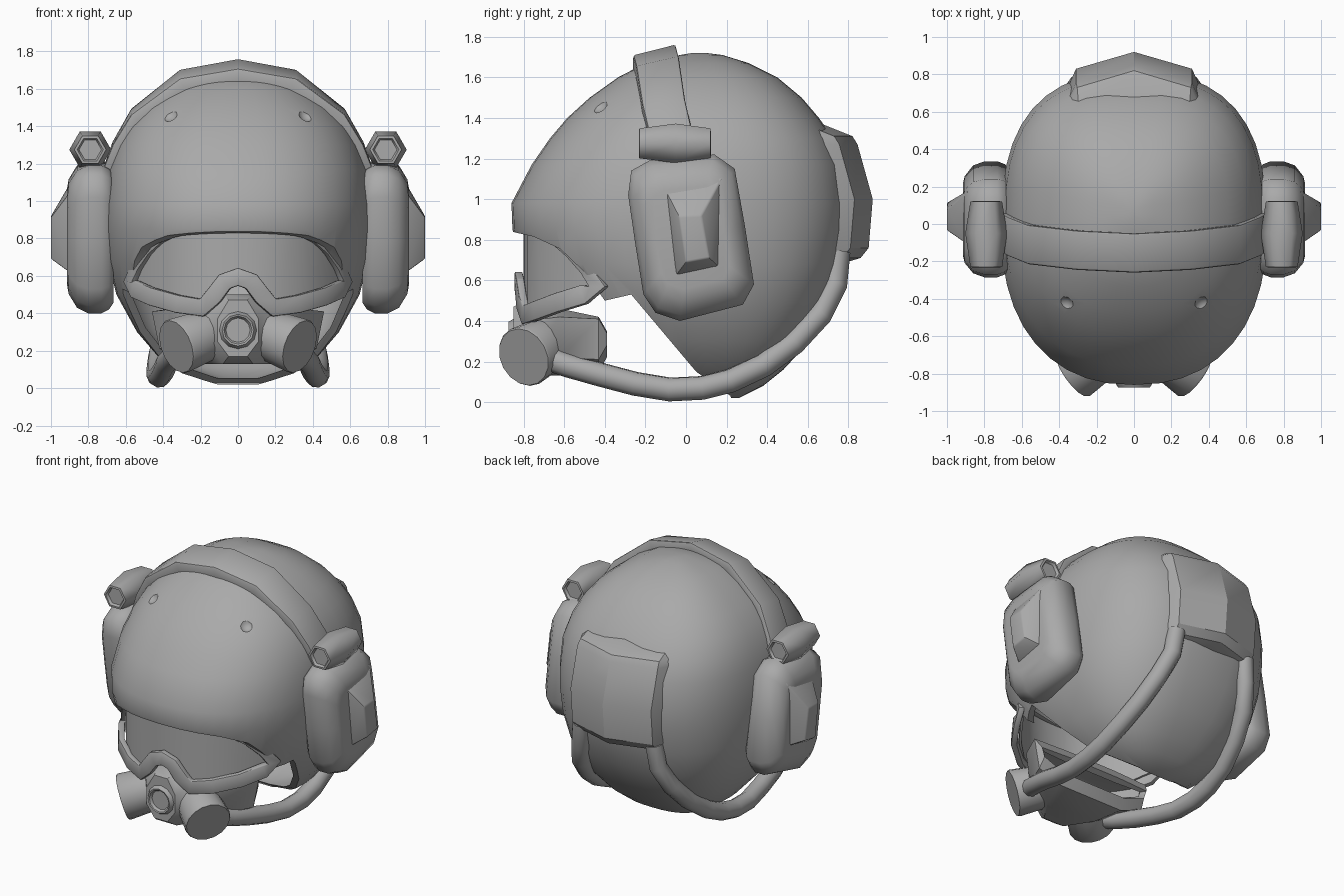
import bpy, bmesh, math
from mathutils import Vector, Matrix

if "Cube" in bpy.data.objects:
    bpy.data.objects.remove(bpy.data.objects["Cube"])

grey = bpy.data.materials.new("grey")
grey.diffuse_color = (0.40, 0.40, 0.40, 1)
grey.use_nodes = True
grey.node_tree.nodes["Principled BSDF"].inputs["Base Color"].default_value = grey.diffuse_color


def make(name, bm):
    bmesh.ops.recalc_face_normals(bm, faces=bm.faces)
    me = bpy.data.meshes.new(name)
    bm.to_mesh(me)
    bm.free()
    ob = bpy.data.objects.new(name, me)
    bpy.context.collection.objects.link(ob)
    return ob


def loft(name, rings, cap=(True, True), closed=True):
    """Skin a list of rings that share one point count."""
    bm = bmesh.new()
    vs = [[bm.verts.new(p) for p in r] for r in rings]
    n = len(vs[0])
    for a, b in zip(vs, vs[1:]):
        for i in range(n if closed else n - 1):
            j = (i + 1) % n
            bm.faces.new((a[i], a[j], b[j], b[i]))
    for on, ring in zip(cap, (vs[0], vs[-1])):
        if on:
            bm.faces.new(ring)
    bmesh.ops.remove_doubles(bm, verts=bm.verts, dist=1e-5)
    return make(name, bm)


def finish(ob, mirror=False, bevel=0, angle=35):
    """Apply the modifiers, colour the part and set its shading."""
    if bevel:
        m = ob.modifiers.new("bevel", 'BEVEL')
        m.width, m.segments, m.limit_method = bevel, 2, 'ANGLE'
        m.angle_limit = math.radians(28)
    if mirror:
        ob.modifiers.new("mirror", 'MIRROR').use_mirror_merge = False
    bpy.ops.object.select_all(action='DESELECT')
    bpy.context.view_layer.objects.active = ob
    ob.select_set(True)
    bpy.ops.object.convert(target='MESH')
    ob = bpy.context.object
    ob.data.materials.clear()
    ob.data.materials.append(grey)
    bpy.ops.object.shade_smooth_by_angle(angle=math.radians(angle))
    return ob


def tube(name, pts, r, res=2, mirror=False, angle=35):
    cu = bpy.data.curves.new(name, 'CURVE')
    cu.dimensions = '3D'
    cu.bevel_depth, cu.bevel_resolution, cu.use_fill_caps = r, res, True
    sp = cu.splines.new('POLY')
    sp.points.add(len(pts) - 1)
    for p, co in zip(sp.points, pts):
        p.co = (*co, 1)
    ob = bpy.data.objects.new(name, cu)
    bpy.context.collection.objects.link(ob)
    return finish(ob, mirror, angle=angle)


# helmet shell: height, front y, back y, half width (squarer at the back)
def shell_ring(z, yf, yb, w, n=40):
    out = []
    for i in range(n):
        c, s = math.cos(2 * math.pi * i / n), math.sin(2 * math.pi * i / n)
        e = 2 / (2.6 if s > 0 else 2.3)
        sq = lambda v: math.copysign(abs(v) ** e, v)
        out.append((w * sq(c), (yf + yb) / 2 + (yb - yf) / 2 * sq(s), z))
    return out


levels = [(.02, .10, .26, .12), (.08, -.08, .38, .30), (.16, -.25, .48, .42),
          (.3, -.45, .61, .54), (.5, -.66, .72, .65), (.68, -.8, .78, .695),
          (.85, -.855, .805, .71), (.98, -.86, .81, .71), (1.17, -.76, .78, .69),
          (1.3, -.67, .725, .645), (1.4, -.585, .655, .59), (1.5, -.475, .57, .505),
          (1.6, -.335, .45, .38), (1.67, -.2, .31, .25), (1.71, -.03, .18, .11),
          (1.72, .03, .1, .03)]
shell = loft("helmet_shell", [shell_ring(*l) for l in levels])
sol = shell.modifiers.new("thickness", 'SOLIDIFY')
sol.thickness, sol.offset = .035, -1

# face opening cutter
opening = [(-1.1, .84), (-.86, .84), (-.75, .815), (-.62, .755), (-.5, .64), (-.4, .5),
           (-.27, .53), (.05, .15), (.22, .03), (.25, -.2), (-1.1, -.2)]
cutter = loft("opening_cutter", [[(x, y, z) for y, z in opening] for x in (-1, 1)])
bm = bmesh.new()
for sx in (-1, 1):
    bmesh.ops.create_uvsphere(bm, u_segments=12, v_segments=8, radius=.055,
                              matrix=Matrix.Translation((sx * .375, -.44, 1.48)))
dents = make("dent_cutter", bm)
for c in (cutter, dents):
    b = shell.modifiers.new("cut", 'BOOLEAN')
    b.operation, b.object, b.solver = 'DIFFERENCE', c, 'EXACT'
    c.hide_render = True
finish(shell)
for c in (cutter, dents):
    bpy.data.objects.remove(c)

# strap over the crown
half = [(0, -.155, 1.735), (.31, -.14, 1.68), (.57, -.11, 1.48), (.67, -.07, 1.31), (.73, -.04, 1.15)]
path = [(-x, y, z) for x, y, z in half[:0:-1]] + half
rings = []
for x, y, z in path:
    k, t = .89, .025 * (z - 1.1) / .6
    xi, zi = x * k, .9 + (z - .9) * k
    rings.append([(x, y - .105, z - t), (x, y + .105, z + t),
                  (xi, y + .105, zi + t), (xi, y - .105, zi - t)])
finish(loft("crown_strap", rings), bevel=.012, angle=30)

# ear cups
outline = [(-.285, 1.02), (-.27, 1.14), (-.18, 1.19), (.14, 1.22), (.24, 1.15), (.29, .87),
           (.335, .58), (.28, .48), (-.03, .40), (-.15, .44), (-.21, .53), (-.25, .78)]
cy, cz = .02, .81
finish(loft("ear_cup", [[(x, cy + (y - cy) * s, cz + (z - cz) * s) for y, z in outline]
                        for x, s in ((.665, .86), (.69, .95), (.73, 1), (.80, 1), (.86, .93),
                                     (.905, .75), (.915, .62))]),
       mirror=True, angle=50)

# raised caps on the cups, with a long upper slope
base = [(-.11, 1.06), (.18, 1.11), (.17, .66), (-.06, .61)]
top = [(-.035, .915), (.075, .92), (.115, .71), (0, .69)]
finish(loft("ear_cup_cap", [[(.89, *p) for p in base], [(1.0, *p) for p in top]]),
       mirror=True, bevel=.008, angle=30)

# hexagonal strap lugs with shallow recessed ends
rings = []
for y, r in ((-.215, .06), (-.232, .07), (-.23, .085), (-.05, .112), (.12, .085), (.122, .07), (.105, .06)):
    rings.append([(.79 + r * math.cos(i * math.pi / 3), y, 1.275 + r * math.sin(i * math.pi / 3))
                  for i in range(6)])
finish(loft("strap_lug", rings), mirror=True, angle=62)

# rear box
rings = []
for z, d, s in ((.68, -.16, .97), (.71, -.06, 1), (.76, -.02, 1), (1.0, 0, 1), (1.27, -.075, 1),
                (1.31, -.1, .98), (1.37, -.25, .94)):
    side = [(.39, .5), (.375, .66), (.35, .74), (.31, .83)]
    pts = side + [(0, .92)] + [(-x, y) for x, y in side[::-1]]
    rings.append([(x * s, y + d, z) for x, y in pts])
finish(loft("rear_box", rings), angle=30)

# breathing hoses
tube("hose", [(.28, .75, .74), (.30, .735, .58), (.35, .66, .43), (.39, .53, .29), (.42, .38, .18),
              (.43, .22, .105), (.43, .08, .07), (.42, -.08, .062), (.40, -.25, .09),
              (.38, -.42, .135), (.34, -.58, .18), (.28, -.72, .23)], .06, res=3, mirror=True, angle=60)

# hollow mask body, open towards the face
secs = [(-.39, [(.2, .35), (.43, .34), (.41, .28), (.25, .22)]),
        (-.43, [(.2, .42), (.46, .41), (.42, .21), (.25, .15)]),
        (-.62, [(.14, .46), (.37, .42), (.34, .22), (.19, .13)]),
        (-.79, [(.07, .50), (.16, .40), (.15, .22), (.08, .13)]),
        (-.85, [(.05, .47), (.11, .37), (.11, .25), (.05, .17)])]
mask = loft("mask_body", [[(x, y, z) for x, z in p] + [(-x, y, z) for x, z in p[::-1]]
                          for y, p in secs], cap=(False, True))
sol = mask.modifiers.new("thickness", 'SOLIDIFY')
sol.thickness, sol.offset = .04, -1
finish(mask, angle=40)


# round parts along an axis, from (distance, radius) steps
def turned(name, centre, axis, steps, n, mirror):
    rot = Vector(axis).to_track_quat('Z', 'Y').to_matrix()
    rings = [[Vector(centre) + rot @ Vector((r * math.cos(2 * math.pi * i / n),
                                             r * math.sin(2 * math.pi * i / n), d))
              for i in range(n)] for d, r in steps]
    return finish(loft(name, rings), mirror)


turned("mask_valve", (0, -.85, .31), (0, -1, 0), [(-.05, .12), (0, .10), (.025, .085),
                                                 (.022, .075), (.005, .065)], 12, False)
turned("filter_canister", (.33, -.80, .222), (.78, -.55, -.3), [(-.24, .135), (-.01, .152), (0, .146)], 16, True)

# goggle glass: x, y, lower z, upper z
cols = [(0, -.80, .60, .87), (.08, -.795, .57, .87), (.19, -.78, .44, .87), (.32, -.72, .45, .86),
        (.43, -.62, .48, .80), (.51, -.51, .53, .67), (.55, -.45, .55, .60)]
cols = [(-x, *r) for x, *r in cols[:0:-1]] + cols
glass = loft("goggle_glass", [[(x, y, a), (x, y, b)] for x, y, a, b in cols],
             cap=(False, False), closed=False)
glass.modifiers.new("thickness", 'SOLIDIFY').thickness = .015
finish(glass)

# goggle frame: a broad flat band swept round the glass
half = [(0, -.825, .595), (.07, -.82, .57), (.13, -.81, .49), (.19, -.79, .43), (.32, -.735, .45),
        (.46, -.63, .49), (.55, -.5, .53), (.575, -.43, .57), (.535, -.49, .66), (.48, -.565, .745),
        (.41, -.64, .81), (.3, -.72, .86), (0, -.79, .87)]
loop = [Vector(p) for p in half + [(-x, y, z) for x, y, z in half[-2:0:-1]]]
rings = []
for i, p in enumerate(loop):
    t = (loop[(i + 1) % len(loop)] - loop[i - 1]).normalized()
    out = Vector((p.x, p.y + .1, 0)).normalized()
    up = t.cross(out).normalized()
    hgt = .048 if p.z < .6 else .035
    rings.append([p + up * a * hgt + out * b for a, b in ((1, -.02), (1, .02), (-1, .02), (-1, -.02))])
finish(loft("goggle_frame", rings + rings[:1], cap=(False, False)), bevel=.008, angle=35)
